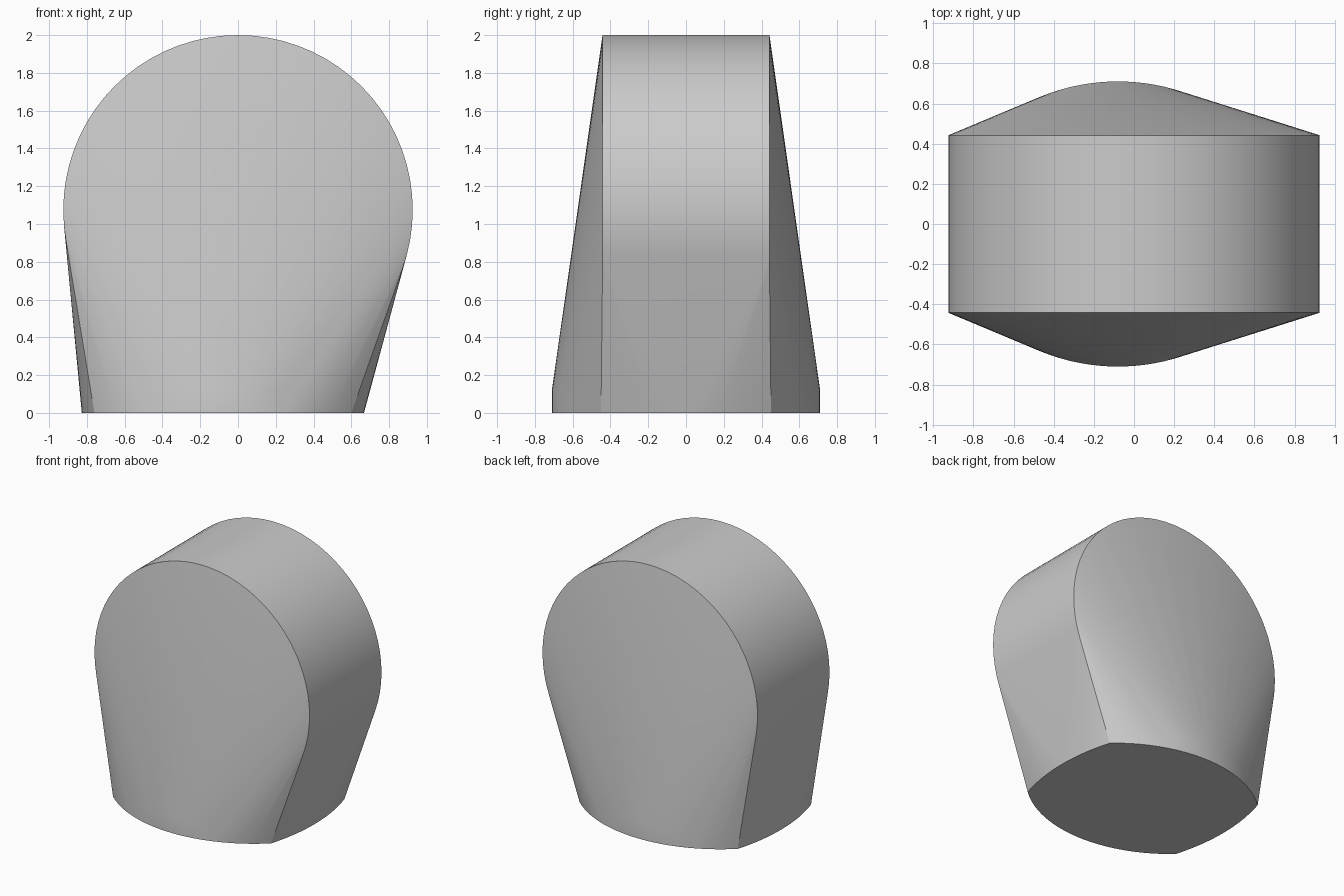
import bpy, bmesh
from math import sin, cos, pi, asin, radians
from mathutils import Vector

cube = bpy.data.objects.get("Cube")
if cube:
    bpy.data.objects.remove(cube, do_unlink=True)

RADIUS, HALF_WIDTH, AXIS_Z = 0.925, 0.442, 1.075      # round upper drum
FOOT_X, HALF_X, HALF_Y = -0.08, 0.68, 0.45            # corners of the foot
FOOT_HEIGHT = 0.12


def arc(half_chord, bulge, steps):
    """Points (along, out) of a shallow arc over a chord."""
    r = (half_chord ** 2 + bulge ** 2) / (2 * bulge)
    a = asin(half_chord / r)
    angles = [-a + 2 * a * i / steps for i in range(steps + 1)]
    return [(r * sin(t), r * cos(t) - r + bulge) for t in angles]


# Drum rims, facing front and back
points = []
SEGMENTS = 72
for i in range(SEGMENTS):
    t = 2 * pi * i / SEGMENTS
    for side in (-1, 1):
        points.append((RADIUS * sin(t), side * HALF_WIDTH, AXIS_Z + RADIUS * cos(t)))

# Foot outline: strongly bowed front and back, gently bowed flanks
outline = []
for side in (-1, 1):
    outline += [(FOOT_X + u, side * (HALF_Y + v)) for u, v in arc(HALF_X, 0.26, 32)]
    outline += [(FOOT_X + side * (HALF_X + v), u) for u, v in arc(HALF_Y, 0.067, 16)[1:-1]]
for x, y in outline:
    points += [(x, y, 0), (x, y, FOOT_HEIGHT)]

# Skin stretched over the drum and foot
bm = bmesh.new()
for p in points:
    bm.verts.new(Vector(p))
hull = bmesh.ops.convex_hull(bm, input=bm.verts[:])
bmesh.ops.delete(bm, geom=[v for v in bm.verts if not v.link_faces], context='VERTS')
bmesh.ops.dissolve_limit(bm, angle_limit=radians(0.1), verts=bm.verts[:], edges=bm.edges[:])
bmesh.ops.recalc_face_normals(bm, faces=bm.faces[:])
mesh = bpy.data.meshes.new("rounded_body")
bm.to_mesh(mesh)
bm.free()

body = bpy.data.objects.new("rounded_body", mesh)
bpy.context.collection.objects.link(body)

# Plain grey
grey = bpy.data.materials.new("light_grey")
grey.use_nodes = True
colour = (0.6, 0.6, 0.6, 1)
grey.diffuse_color = colour
grey.node_tree.nodes["Principled BSDF"].inputs["Base Color"].default_value = colour
mesh.materials.append(grey)

bpy.ops.object.select_all(action='DESELECT')
body.select_set(True)
bpy.context.view_layer.objects.active = body
bpy.ops.object.shade_smooth_by_angle(angle=radians(25))
